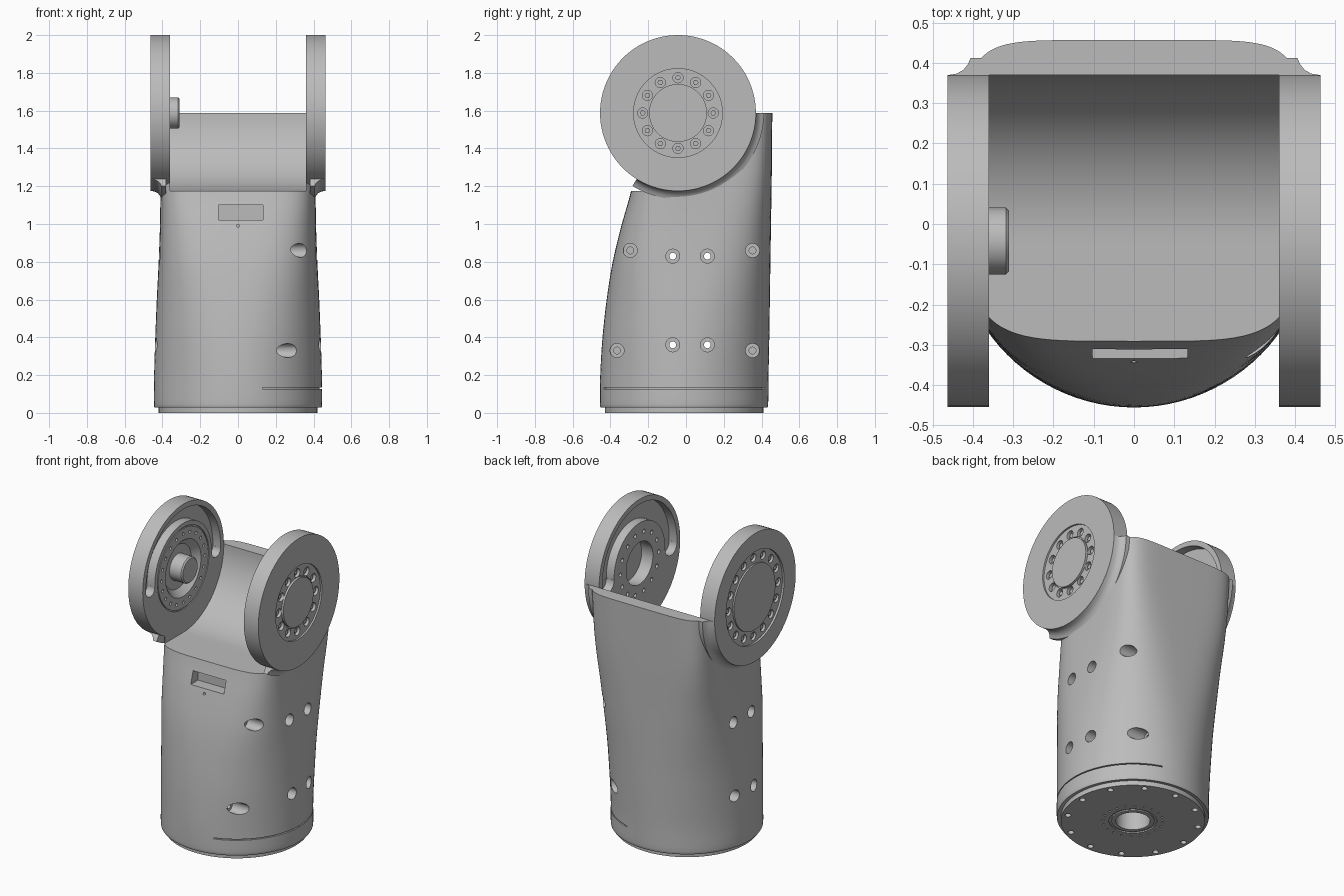
import bpy, bmesh, math
from math import cos, sin, pi, radians
from mathutils import Matrix, Vector

if "Cube" in bpy.data.objects:
    bpy.data.objects.remove(bpy.data.objects["Cube"], do_unlink=True)

grey = bpy.data.materials.new("plain grey")
grey.use_nodes = True
GREY = (0.5, 0.5, 0.5, 1)
grey.diffuse_color = GREY
grey.node_tree.nodes["Principled BSDF"].inputs["Base Color"].default_value = GREY

R, CY, CZ = 0.4125, -0.0425, 1.5875      # joint disc radius and centre
BASE_Y = -0.01


def along_x(side, y=CY, z=CZ):
    """Local x, y, z become world y, z and side * x."""
    return Matrix(((0, 0, side, 0), (1, 0, 0, y), (0, 1, 0, z), (0, 0, 0, 1)))


def lathe(bm, profile, matrix, seg=48, start=0, end=360):
    """Turn a closed (radius, height) outline about local z."""
    full = end - start == 360
    rows = []
    for i in range(seg if full else seg + 1):
        a = radians(start + (end - start) * i / seg)
        rows.append([bm.verts.new(matrix @ Vector((r * cos(a), r * sin(a), h)))
                     for r, h in profile])
    n = len(profile)
    for i in range(seg):
        a, b = rows[i], rows[(i + 1) % len(rows)]
        for j in range(n):
            k = (j + 1) % n
            if profile[j][0] or profile[k][0]:
                bm.faces.new((a[j], a[k], b[k], b[j]))
    if not full:
        bm.faces.new(rows[0])
        bm.faces.new(rows[-1])


def rod(bm, r, h0, h1, matrix, seg=24):
    lathe(bm, [(0, h0), (r, h0), (r, h1), (0, h1)], matrix, seg)


def bolt_circle(bm, count, radius, hole, h0, h1, matrix, seg=16):
    for i in range(count):
        a = 2 * pi * i / count
        offset = Matrix.Translation((radius * cos(a), radius * sin(a), 0))
        rod(bm, hole, h0, h1, matrix @ offset, seg)


def make(name, bm):
    bmesh.ops.remove_doubles(bm, verts=bm.verts, dist=1e-5)
    bmesh.ops.recalc_face_normals(bm, faces=bm.faces)
    mesh = bpy.data.meshes.new(name)
    bm.to_mesh(mesh)
    bm.free()
    ob = bpy.data.objects.new(name, mesh)
    bpy.context.collection.objects.link(ob)
    mesh.materials.append(grey)
    return ob


def cut(ob, bm):
    cutter = make("cutter", bm)
    cutter.hide_render = True
    mod = ob.modifiers.new("cut", "BOOLEAN")
    mod.operation, mod.solver, mod.object = "DIFFERENCE", "EXACT", cutter
    mod.use_self = True
    deps = bpy.context.evaluated_depsgraph_get()
    mesh = bpy.data.meshes.new_from_object(ob.evaluated_get(deps))
    ob.modifiers.clear()
    ob.data = mesh
    bpy.data.objects.remove(cutter, do_unlink=True)


def smooth(ob):
    bpy.ops.object.select_all(action="DESELECT")
    ob.select_set(True)
    bpy.context.view_layer.objects.active = ob
    bpy.ops.object.shade_smooth_by_angle(angle=radians(28))


# Body: round at the foot, squarer towards the top
# (height, half width, front y, back y, squareness)
sections = [(0.03, 0.438, -0.448, 0.428, 2), (0.045, 0.445, -0.455, 0.435, 2),
            (0.2, 0.444, -0.454, 0.437, 2), (0.4, 0.438, -0.442, 0.441, 2.15),
            (0.6, 0.43, -0.42, 0.444, 2.4), (0.8, 0.42, -0.388, 0.447, 2.9),
            (1.0, 0.413, -0.34, 0.45, 3.6), (1.18, 0.411, -0.29, 0.453, 4.6),
            (1.35, 0.411, -0.265, 0.455, 5.6), (CZ, 0.412, -0.26, 0.457, 6.5)]


def spline(points, steps):
    pts = [points[0]] + points + [points[-1]]
    for i in range(1, len(pts) - 2):
        for s in range(steps):
            t = s / steps
            yield [b + 0.5 * t * (c - a + t * (2*a - 5*b + 4*c - d + t * (3*(b - c) + d - a)))
                   for a, b, c, d in zip(*pts[i - 1:i + 3])]
    yield points[-1]


bm = bmesh.new()
SEG = 96
rings = []
for z, hw, front, back, n in spline(sections, 4):
    ring = []
    for i in range(SEG):
        a = 2 * pi * i / SEG
        c, s = cos(a), sin(a)
        x = math.copysign(abs(c) ** (2 / n), c) * hw
        y = math.copysign(abs(s) ** (2 / n), s) * (back - front) / 2
        ring.append(bm.verts.new((x, y + (front + back) / 2, z)))
    rings.append(ring)
for a, b in zip(rings, rings[1:]):
    for i in range(SEG):
        j = (i + 1) % SEG
        bm.faces.new((a[i], a[j], b[j], b[i]))
bm.faces.new(rings[0])
bm.faces.new(rings[-1])
body = make("body", bm)

# Scoop between the discs: flat shelf in front, quarter round up to the back wall
bm = bmesh.new()
outline = [(-0.7, CZ + 0.2), (-0.7, CZ - R)]
outline += [(CY + R * sin(a), CZ - R * cos(a)) for a in (pi / 2 * i / 24 for i in range(25))]
outline.append((CY + R, CZ + 0.2))
face = bm.faces.new([bm.verts.new((-0.36, y, z)) for y, z in outline])
out = bmesh.ops.extrude_face_region(bm, geom=[face])
bmesh.ops.translate(bm, vec=(0.72, 0, 0),
                    verts=[v for v in out["geom"] if isinstance(v, bmesh.types.BMVert)])
cut(body, bm)

# Seats for the discs
bm = bmesh.new()
for side in (1, -1):
    rod(bm, R - 0.003, 0.355, 0.6, along_x(side), 96)
cut(body, bm)

# Holes through the sides, screw pockets, front slot, seam and foot bore
bm = bmesh.new()
for z in (0.36, 0.83):
    for y in (-0.07, 0.113):
        lathe(bm, [(0, -0.6), (0.037, -0.6), (0.037, -0.36), (0.018, -0.36),
                   (0.018, 0.36), (0.037, 0.36), (0.037, 0.6), (0, 0.6)], along_x(1, y, z), 24)
for y, z, floor in ((-0.295, 0.86, 0.25), (0.352, 0.86, 0.26),
                    (-0.365, 0.33, 0.19), (0.352, 0.33, 0.19)):
    lathe(bm, [(0, floor - 0.04), (0.018, floor - 0.04), (0.018, floor),
               (0.037, floor), (0.037, 0.6), (0, 0.6)], along_x(1, y, z), 24)
slot = Matrix.Translation((0.015, -0.4, 1.06)) @ Matrix.Diagonal((0.235, 0.28, 0.08, 1))
bmesh.ops.create_cube(bm, size=1, matrix=slot)
rod(bm, 0.008, 0.25, 0.6, Matrix.Translation((0, 0, 0.99)) @ Matrix.Rotation(pi / 2, 4, "X"), 12)
foot = Matrix.Translation((0, BASE_Y, 0))
lathe(bm, [(0.432, 0.127), (0.6, 0.127), (0.6, 0.134), (0.432, 0.134)], foot, 48, -73, 73)
rod(bm, 0.1, -0.1, 0.25, foot, 48)
cut(body, bm)
smooth(body)

# Base plate with bolt circles
bm = bmesh.new()
lathe(bm, [(0.1, 0), (0.125, 0), (0.125, 0.008), (0.14, 0.008), (0.14, 0),
           (0.42, 0), (0.42, 0.05), (0.1, 0.05)], foot, 96)
base = make("base_plate", bm)
bm = bmesh.new()
bolt_circle(bm, 12, 0.385, 0.018, -0.1, 0.025, foot)
bolt_circle(bm, 20, 0.175, 0.007, -0.1, 0.02, foot, 8)
cut(base, bm)
smooth(base)

# Joint discs: outline runs from the inner face centre to the outer face centre
left_profile = [(0, 0.44), (0.135, 0.44), (0.135, 0.36), (R, 0.36), (R, 0.463),
                (0.235, 0.463), (0.235, 0.452), (0.16, 0.452), (0.16, 0.445),
                (0.153, 0.445), (0.153, 0.46), (0, 0.46)]
right_profile = [(0, 0.31), (0.075, 0.31), (0.083, 0.318), (0.083, 0.4), (0.14, 0.4),
                 (0.18, 0.36), (0.255, 0.36), (0.255, 0.366), (0.262, 0.366), (0.262, 0.36),
                 (R, 0.36), (R, 0.463), (0.295, 0.463), (0.295, 0.45), (0.21, 0.45),
                 (0.21, 0.46), (0, 0.46)]
# (name, side, outline, hub radius, outer bolts, inner bolts)
discs = [("left_joint_disc", 1, left_profile, 0.26, (12, 0.187, 0.027), (14, 0.195, 0.013)),
         ("right_joint_disc", -1, right_profile, 0.29, (16, 0.252, 0.026), (20, 0.22, 0.01))]
for name, side, profile, hub, outer, inner in discs:
    frame = along_x(side)
    bm = bmesh.new()
    lathe(bm, profile, frame, 96)
    disc = make(name, bm)

    # Curved pocket over the upper half of the inner face, with rounded ends
    bm = bmesh.new()
    rim, floor = 0.38, 0.415
    lathe(bm, [(hub, 0.3), (rim, 0.3), (rim, floor), (hub, floor)], frame, 48, -2, 182)
    cut(disc, bm)
    bm = bmesh.new()
    for a in (radians(-2), radians(182)):
        mid = (hub + rim) / 2
        rod(bm, (rim - hub) / 2 - 0.0005, 0.3, floor - 0.0005,
            frame @ Matrix.Translation((mid * cos(a), mid * sin(a), 0)), 32)
    cut(disc, bm)

    # Bolt holes on both faces
    bm = bmesh.new()
    bolt_circle(bm, *outer, 0.432, 0.6, frame, 20)
    bolt_circle(bm, *inner, 0.2, 0.385, frame, 12)
    cut(disc, bm)
    smooth(disc)

    # Bolt heads with hexagon tops
    bm = bmesh.new()
    bolt_circle(bm, outer[0], outer[1], 0.015, 0.425, 0.442, frame, 6)
    smooth(make(name.replace("disc", "bolts"), bm))

    # Hollow fillet joining the disc to the body
    bm = bmesh.new()
    lathe(bm, [(0.405, 0.461), (R, 0.461), (0.416, 0.44), (0.425, 0.424), (0.44, 0.412),
               (0.455, 0.406), (0.455, 0.38), (0.405, 0.38)], frame, 48, -122, 0)
    smooth(make(name.replace("disc", "fillet"), bm))
